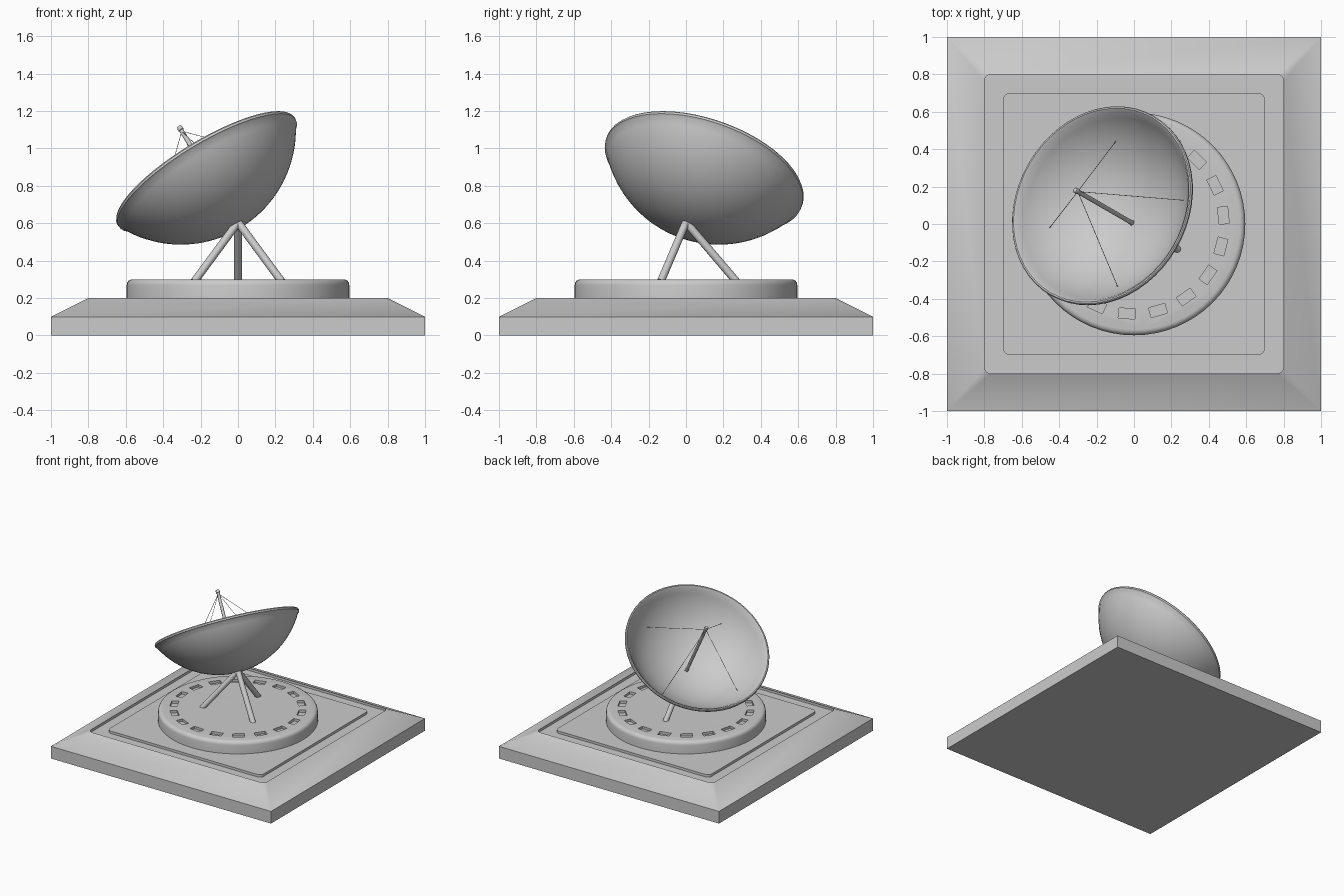
import bpy, bmesh, math
from mathutils import Vector, Matrix

if "Cube" in bpy.data.objects:
    bpy.data.objects.remove(bpy.data.objects["Cube"])


def finish(name, bm, angle=35):
    bmesh.ops.remove_doubles(bm, verts=bm.verts, dist=1e-5)
    bmesh.ops.recalc_face_normals(bm, faces=bm.faces)
    me = bpy.data.meshes.new(name)
    bm.to_mesh(me)
    bm.free()
    ob = bpy.data.objects.new(name, me)
    bpy.context.collection.objects.link(ob)
    smooth(ob, angle)
    return ob


def smooth(ob, angle=35):
    bpy.ops.object.select_all(action='DESELECT')
    ob.select_set(True)
    bpy.context.view_layer.objects.active = ob
    bpy.ops.object.shade_smooth_by_angle(angle=math.radians(angle))


def bridge(bm, a, b):
    n = len(a)
    for i in range(n):
        bm.faces.new((a[i], a[(i + 1) % n], b[(i + 1) % n], b[i]))


def revolve(name, profile, steps, matrix=Matrix()):
    bm = bmesh.new()
    rings = []
    for r, z in profile:
        rings.append([bm.verts.new(matrix @ Vector((r * math.cos(2 * math.pi * i / steps),
                                                    r * math.sin(2 * math.pi * i / steps), z)))
                      for i in range(steps)])
    for a, b in zip(rings, rings[1:]):
        bridge(bm, a, b)
    if profile[0][0] > 1e-4:
        bm.faces.new(rings[0])
    if profile[-1][0] > 1e-4:
        bm.faces.new(rings[-1])
    return finish(name, bm)


def rod(name, p, q, radius, steps=16):
    p, q = Vector(p), Vector(q)
    m = Matrix.Translation(p) @ (q - p).to_track_quat('Z', 'Y').to_matrix().to_4x4()
    return revolve(name, [(radius, 0), (radius, (q - p).length)], steps, m)


# Square base with sloped sides and a groove around the top panel
bm = bmesh.new()
rings = []
for half, z, rad in [(1, 0, 0), (1, .1, 0), (.8, .2, .035), (.8, .18, .035),
                     (.7, .18, .035), (.7, .2, .035)]:
    ring = []
    for c in range(4):
        for k in range(5):
            a = math.radians(90 * c + 22.5 * k)
            sx, sy = [(1, 1), (-1, 1), (-1, -1), (1, -1)][c]
            ring.append(bm.verts.new((sx * (half - rad) + rad * math.cos(a),
                                      sy * (half - rad) + rad * math.sin(a), z)))
    rings.append(ring)
for a, b in zip(rings, rings[1:]):
    bridge(bm, a, b)
bm.faces.new([rings[0][i] for i in (0, 5, 10, 15)])
bm.faces.new(rings[-1])
finish("base_slab", bm, 25)

# Round platform with a rounded rim
rim = [(.565 + .03 * math.sin(math.radians(t)), .27 + .03 * math.cos(math.radians(t)))
       for t in (90, 67.5, 45, 22.5, 0)]
platform = revolve("round_platform", [(.595, .19)] + rim, 64)

# Ring of recessed slots cut into the platform
bm = bmesh.new()
for i in range(18):
    m = (Matrix.Rotation(math.radians(5.5 + 20 * i), 4, 'Z')
         @ Matrix.Translation((.48, 0, .305)) @ Matrix.Diagonal((.054, .09, .05, 1)))
    bmesh.ops.create_cube(bm, size=1, matrix=m)
cutter = finish("slot_cutter", bm)
cutter.hide_render = True
mod = platform.modifiers.new("slots", 'BOOLEAN')
mod.operation, mod.solver, mod.object = 'DIFFERENCE', 'EXACT', cutter
bpy.context.view_layer.objects.active = platform
bpy.ops.object.modifier_apply(modifier=mod.name)
bpy.data.objects.remove(cutter)
smooth(platform)

# Tripod legs meeting under the dish
for i, a in enumerate((90, 210, 330)):
    a = math.radians(a)
    rod(f"tripod_leg_{i + 1}", (.27 * math.cos(a), .27 * math.sin(a), .288), (0, 0, .605), .021)

# Dish frame: local z is the dish axis
tilt = (Matrix.Translation((0, 0, .597)) @ Matrix.Rotation(math.radians(-30), 4, 'Z')
        @ Matrix.Rotation(math.radians(-35), 4, 'Y'))

# Dish: spherical bowl with thickness and a narrow lip
R, T, N = .616, .02, 16
A = math.radians(61.8)
outer = [(R * math.sin(A * i / N), R - R * math.cos(A * i / N)) for i in range(N + 1)]
lip = [(.553, .332), (.554, .344), (.549, .351), (.541, .351)]
inner = [((R - T) * math.sin(A * i / N), R - (R - T) * math.cos(A * i / N))
         for i in range(N, -1, -1)]
revolve("dish", outer + lip + inner, 56, tilt)

# Feed mast with rounded tip
revolve("feed_mast", [(.012, .01), (.012, .61), (.015, .613), (.015, .628),
                      (.011, .635), (0, .637)], 16, tilt)

# Guy wires from mast to bowl
for i in range(4):
    a = math.radians(36 + 90 * i)
    rod(f"guy_wire_{i + 1}", tilt @ Vector((0, 0, .605)),
        tilt @ Vector((.413 * math.cos(a), .413 * math.sin(a), .186)), .0016, 6)
